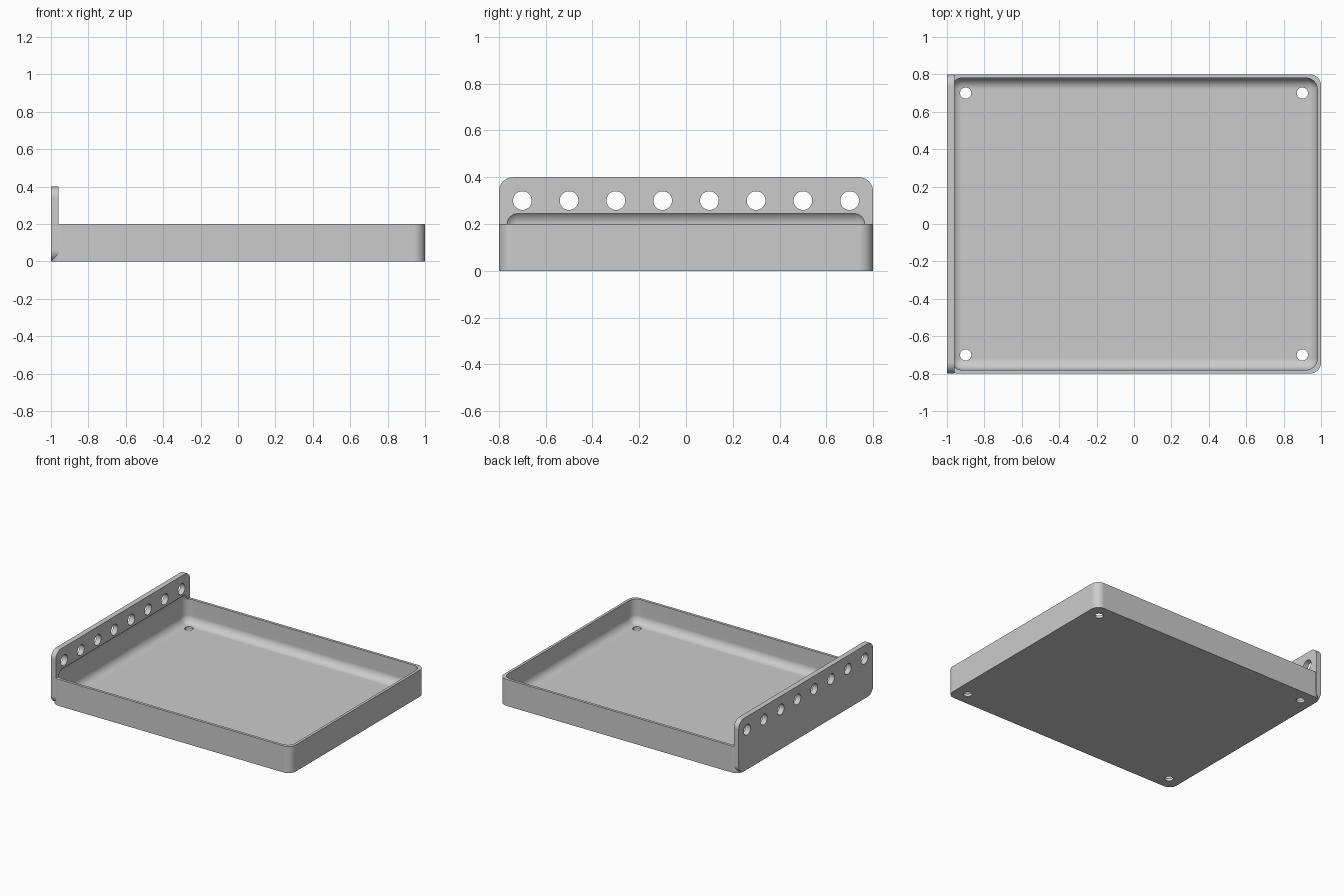
import bpy
import bmesh
from math import radians
from mathutils import Matrix, Vector

old = bpy.data.objects.get("Cube")
if old:
    bpy.data.objects.remove(old, do_unlink=True)

# Overall sizes
HX, HY, RIM = 1.0, 0.8, 0.2
WALL, FILLET = 0.02, 0.06
PLATE_TOP, PLATE_THICK = 0.4, 0.04

grey = bpy.data.materials.new("plain grey")
grey.use_nodes = True
colour = (0.6, 0.6, 0.6, 1)
grey.diffuse_color = colour
bsdf = next(n for n in grey.node_tree.nodes if n.type == 'BSDF_PRINCIPLED')
bsdf.inputs["Base Color"].default_value = colour


def make_object(name, bm):
    mesh = bpy.data.meshes.new(name)
    bm.to_mesh(mesh)
    bm.free()
    mesh.materials.append(grey)
    obj = bpy.data.objects.new(name, mesh)
    bpy.context.collection.objects.link(obj)
    return obj


def rounded_box(name, low, high, axis=None):
    """Box with edges along one axis rounded, or all edges if no axis is given."""
    low, high = Vector(low), Vector(high)
    bm = bmesh.new()
    bmesh.ops.create_cube(bm, size=1)
    bmesh.ops.scale(bm, vec=high - low, verts=bm.verts)
    bmesh.ops.translate(bm, vec=(low + high) / 2, verts=bm.verts)
    edges = [e for e in bm.edges if axis is None
             or abs(e.verts[0].co[axis] - e.verts[1].co[axis]) > 1e-4]
    bmesh.ops.bevel(bm, geom=edges, offset=FILLET, offset_type='OFFSET',
                    segments=10, profile=0.5, affect='EDGES')
    return make_object(name, bm)


def drills(name, radius, places, turn):
    """A set of separate cylinders used to cut round holes."""
    bm = bmesh.new()
    for place in places:
        bmesh.ops.create_cone(bm, cap_ends=True, segments=40, radius1=radius,
                              radius2=radius, depth=0.1,
                              matrix=Matrix.Translation(place) @ turn)
    return make_object(name, bm)


def combine(target, other, operation):
    mod = target.modifiers.new(operation.lower(), 'BOOLEAN')
    mod.operation = operation
    mod.solver = 'EXACT'
    mod.object = other
    bpy.context.view_layer.update()
    result = bpy.data.meshes.new_from_object(
        target.evaluated_get(bpy.context.evaluated_depsgraph_get()))
    target.modifiers.clear()
    target.data = result
    bpy.data.objects.remove(other, do_unlink=True)


# Tray block joined with the tall perforated side plate
tray = rounded_box("tray_with_side_plate", (-HX, -HY, 0), (HX, HY, RIM), axis=2)
plate = rounded_box("side_plate", (-HX, -HY, 0),
                    (-HX + PLATE_THICK, HY, PLATE_TOP), axis=0)
combine(tray, plate, 'UNION')

# Filleted cavity, which also scoops the inner face of the plate
cavity = rounded_box("cavity_cutter", (-HX + WALL, -HY + WALL, WALL),
                     (HX - WALL, HY - WALL, RIM + FILLET))
combine(tray, cavity, 'DIFFERENCE')

# Four floor holes near the corners
floor_places = [(x, y, 0) for x in (-0.9, 0.9) for y in (-0.7, 0.7)]
combine(tray, drills("floor_drills", 0.03, floor_places, Matrix.Identity(4)),
        'DIFFERENCE')

# Row of holes along the plate
plate_places = [(-HX + PLATE_THICK / 2, -0.7 + 0.2 * i, 0.3) for i in range(8)]
combine(tray, drills("plate_drills", 0.04, plate_places,
                     Matrix.Rotation(radians(90), 4, 'Y')), 'DIFFERENCE')

# Smooth fillets with crisp edges and flat large faces
bpy.ops.object.select_all(action='DESELECT')
tray.select_set(True)
bpy.context.view_layer.objects.active = tray
bpy.ops.object.shade_smooth_by_angle(angle=radians(30))
weighted = tray.modifiers.new("flat_faces", 'WEIGHTED_NORMAL')
weighted.keep_sharp = True
